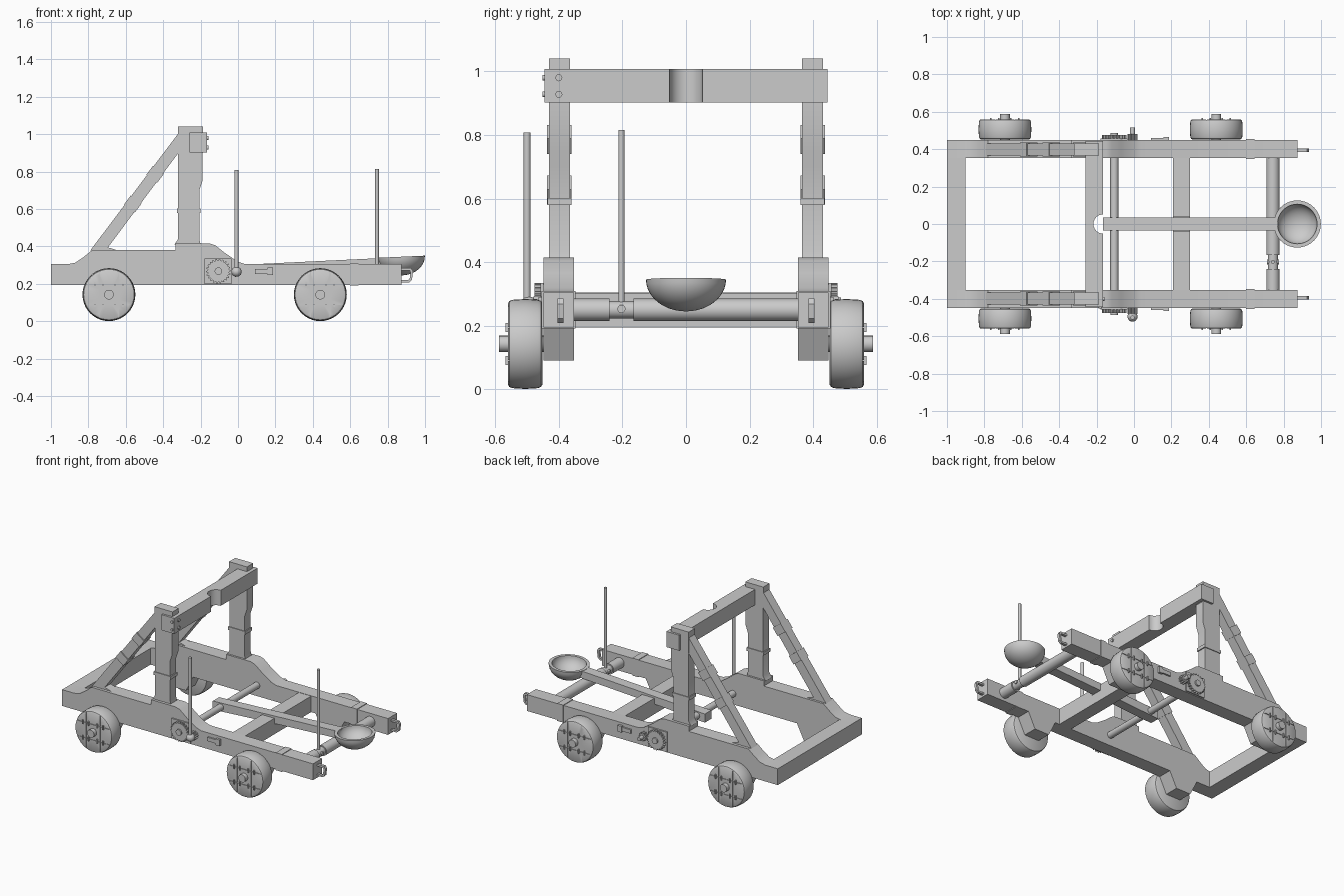
import bpy, bmesh
from math import sin, cos, pi, atan2
from mathutils import Matrix, Vector

if "Cube" in bpy.data.objects:
    bpy.data.objects.remove(bpy.data.objects["Cube"])


def finish(name, bm, mat=None):
    if mat:
        bm.transform(mat)
    bmesh.ops.recalc_face_normals(bm, faces=bm.faces)
    me = bpy.data.meshes.new(name)
    bm.to_mesh(me)
    bm.free()
    ob = bpy.data.objects.new(name, me)
    bpy.context.collection.objects.link(ob)
    return ob


def add_box(bm, x0, x1, y0, y1, z0, z1):
    m = Matrix.Translation(((x0 + x1) / 2, (y0 + y1) / 2, (z0 + z1) / 2))
    bmesh.ops.create_cube(bm, size=1, matrix=m @ Matrix.Diagonal((x1 - x0, y1 - y0, z1 - z0, 1)))


def box(name, *d):
    bm = bmesh.new()
    add_box(bm, *d)
    return finish(name, bm)


def prism(name, pts, a, b, axis='Y'):
    """Profile in xz (axis Y) or xy (axis Z), extruded from a to b."""
    bm = bmesh.new()
    co = (lambda p: (p[0], a, p[1])) if axis == 'Y' else (lambda p: (p[0], p[1], a))
    f = bm.faces.new([bm.verts.new(co(p)) for p in pts])
    r = bmesh.ops.extrude_face_region(bm, geom=[f])
    d = Vector((0, b - a, 0)) if axis == 'Y' else Vector((0, 0, b - a))
    bmesh.ops.translate(bm, vec=d, verts=[v for v in r['geom'] if isinstance(v, bmesh.types.BMVert)])
    return finish(name, bm)


def lathe(name, prof, mat, n=32):
    """Revolve (radius, height) points about z, then place with mat."""
    bm = bmesh.new()
    vs = [bm.verts.new((r, 0, h)) for r, h in prof]
    es = [bm.edges.new(p) for p in zip(vs, vs[1:])]
    bmesh.ops.spin(bm, geom=vs + es, axis=(0, 0, 1), cent=(0, 0, 0), angle=2 * pi, steps=n)
    bmesh.ops.remove_doubles(bm, verts=bm.verts, dist=1e-5)
    return finish(name, bm, mat)


def rod(name, a, b, r, n=20):
    a, b = Vector(a), Vector(b)
    d = b - a
    m = Matrix.Translation(a) @ d.to_track_quat('Z', 'Y').to_matrix().to_4x4()
    return lathe(name, [(0, 0), (r, 0), (r, d.length), (0, d.length)], m, n)


def gear(name, x, z, r0, r1, teeth, y0, y1):
    pts = []
    for i in range(teeth * 4):
        r = r1 if i % 4 < 2 else r0
        pts.append((x + r * cos(2 * pi * i / teeth / 4), z + r * sin(2 * pi * i / teeth / 4)))
    return prism(name, pts, y0, y1)


rail = [(-1, .195), (.875, .195), (.875, .305), (.04, .305), (0, .318), (-.07, .365), (-.12, .405),
        (-.15, .415), (-.335, .415), (-.335, .38), (-.78, .38), (-.83, .34), (-.87, .313), (-.91, .305), (-1, .305)]
post = [(-.34, .41), (-.2, .41), (-.207, .44), (-.207, .7), (-.19, .75), (-.19, .92), (-.32, .92), (-.32, .44)]
brace = [(-.79, .378), (-.64, .378), (-.695, .395), (-.315, .905), (-.315, 1.01)]

for s, side in ((-1, 'near'), (1, 'far')):
    # Frame side, post, cap and brace
    prism(side + '_rail', rail, s * .352, s * .449)
    prism(side + '_post', post, s * .365, s * .431)
    box(side + '_post_cap', -.322, -.188, s * .365, s * .431, .9, 1.04)
    box(side + '_post_band', -.327, -.2, s * .36, s * .436, .58, .602)
    prism(side + '_brace', brace, s * .367, s * .43)
    # Straps around the brace
    for k in (.42, .7):
        c = Vector((-.742, 0, .387)).lerp(Vector((-.315, 0, .957)), k)
        bm = bmesh.new()
        add_box(bm, -.03, .03, s * .36, s * .437, -.036, .036)
        finish(side + '_brace_strap', bm,
               Matrix.Translation(c) @ Matrix.Rotation(-atan2(.57, .427), 4, 'Y'))
    box(side + '_rail_band', .6, .645, s * .348, s * .454, .191, .309)
    # Ratchet plate, gears and pawl
    box(side + '_ratchet_plate', -.178, -.035, s * .445, s * .458, .2, .335)
    gear(side + '_ratchet_gear', -.105, .268, .057, .066, 22, s * .455, s * .477)
    rod(side + '_gear_hub', (-.105, s * .45, .268), (-.105, s * .487, .268), .02)
    gear(side + '_pinion', -.008, .265, .021, .028, 10, s * .447, s * .48)
    rod(side + '_pinion_shaft', (-.008, s * .44, .265), (-.008, s * .515, .265), .013)
    box(side + '_latch_bar', .092, .165, s * .445, s * .46, .254, .28)
    box(side + '_latch_catch', .158, .186, s * .445, s * .465, .246, .288)
    # U-shaped hook at the rail end
    prism(side + '_end_hook', [(.87, .285), (.925, .285), (.936, .268), (.93, .222), (.915, .208), (.87, .208),
                               (.87, .22), (.91, .22), (.918, .228), (.922, .262), (.918, .272), (.87, .272)],
          s * .386, s * .404)
    # Wheels with axle blocks, plank seams and staples
    for x, end in ((-.69, 'rear'), (.44, 'front')):
        nm = f'{side}_{end}_'
        prism(nm + 'axle_block', [(x - .11, .2), (x - .055, .09), (x + .055, .09), (x + .11, .2)],
              s * .352, s * .449)
        m = Matrix.Translation((x, 0, .1425)) @ Matrix.Rotation(-s * pi / 2, 4, 'X')
        wheel = lathe(nm + 'wheel', [(0, .452), (.128, .452), (.135, .456), (.139, .466), (.1415, .505),
                                     (.139, .546), (.135, .556), (.128, .56), (0, .56)], m, 40)
        rod(nm + 'axle', (x, s * .36, .1425), (x, s * .588, .1425), .026)
        bm = bmesh.new()
        for d in (-.052, .052):
            add_box(bm, x - .2, x + .2, s * .556, s * .6, .1425 + d - .002, .1425 + d + .002)
            add_box(bm, x + d - .002, x + d + .002, s * .556, s * .6, -.1, .4)
        cut = finish(nm + 'seam_cutter', bm)
        cut.hide_render = True
        cut.hide_viewport = False
        cut.display_type = 'WIRE'
        mod = wheel.modifiers.new('seams', 'BOOLEAN')
        mod.object, mod.operation, mod.solver = cut, 'DIFFERENCE', 'EXACT'
        mod.use_self = True
        bm = bmesh.new()
        for dx in (-.075, -.032, .032, .075):
            for dz in (-.052, .052):
                add_box(bm, x + dx - .004, x + dx + .004, s * .55, s * .568, .1425 + dz - .014, .1425 + dz + .014)
        finish(nm + 'wheel_staples', bm)

# Cross beams
box('rear_beam', -1, -.9, -.352, .352, .195, .305)
for s in (-1, 1):
    box('middle_beam', .208, .3, s * .04, s * .355, .195, .303)
box('middle_beam_seat', .208, .3, -.04, .04, .195, .262)

# Top stop beam with a half-round notch for the arm
notch = [(-.165 - .052 * sin(pi * i / 12), -.052 * cos(pi * i / 12)) for i in range(13)]
prism('stop_beam', [(-.26, -.445), (-.165, -.445)] + notch + [(-.165, .445), (-.26, .445)], .903, 1.008, 'Z')
for z in (.928, .98):
    rod('stop_beam_bolt', (-.17, -.4, z), (-.157, -.4, z), .011, 12)
    rod('stop_beam_side_bolt', (-.18, -.44, z), (-.18, -.452, z), .009, 12)

# Throwing arm and its pivot rod
prism('throwing_arm', [(-.165, .235), (.25, .262), (.77, .29), (.77, .338), (-.165, .293)], -.034, .034)
rod('arm_pivot_rod', (-.105, -.4, .268), (-.105, .4, .268), .022)

# Bowl, tilted with the arm
prof = [(.126 * sin(pi / 2 * i / 10), -.1 * cos(pi / 2 * i / 10)) for i in range(11)]
prof += [(.106 * cos(pi / 2 * i / 10), -.082 * sin(pi / 2 * i / 10)) for i in range(11)]
lathe('bowl', prof, Matrix.Translation((.873, 0, .345)) @ Matrix.Rotation(-.045, 4, 'Y'), 40)

# Winch roller with a narrow neck for its lever
R = .035
lathe('winch_roller', [(0, -.36), (R, -.36), (R, -.24), (.027, -.24), (.027, -.165), (R, -.165), (R, .36), (0, .36)],
      Matrix.Translation((.743, 0, .25)) @ Matrix.Rotation(-pi / 2, 4, 'X'))
rod('winch_lever', (.743, -.203, .235), (.743, -.203, .815), .01, 12)
rod('winch_peg', (.71, -.203, .253), (.776, -.203, .253), .013, 12)

# Ratchet lever on the near side
rod('ratchet_lever', (-.008, -.5, .255), (-.008, -.5, .808), .011, 12)
lathe('ratchet_lever_knob', [(.027 * sin(pi * i / 10), -.027 * cos(pi * i / 10)) for i in range(11)],
      Matrix.Translation((-.008, -.495, .265)), 20)

# Smooth shading with sharp edges kept
bpy.ops.object.select_all(action='DESELECT')
for ob in bpy.context.collection.objects:
    if not ob.hide_render:
        ob.select_set(True)
        bpy.context.view_layer.objects.active = ob
bpy.ops.object.shade_smooth_by_angle(angle=.6)
